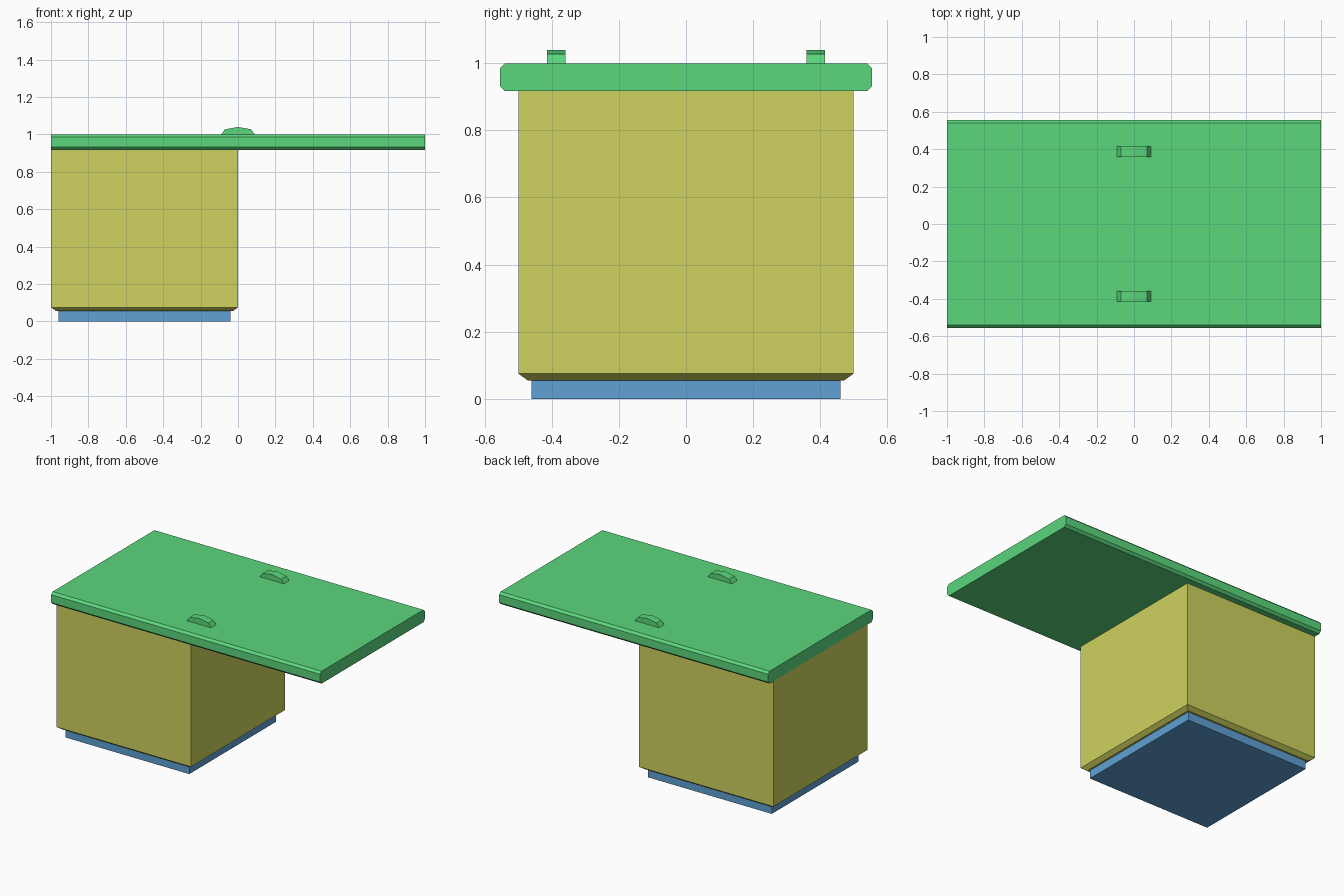
import bpy
import bmesh
from mathutils import Vector

cube = bpy.data.objects.get("Cube")
if cube:
    bpy.data.objects.remove(cube, do_unlink=True)


def material(name, rgb):
    """Flat material from an sRGB colour, stored as linear values."""
    linear = [((c / 255 + 0.055) / 1.055) ** 2.4 for c in rgb]
    mat = bpy.data.materials.new(name)
    mat.use_nodes = True
    mat.diffuse_color = (*linear, 1)
    mat.node_tree.nodes["Principled BSDF"].inputs["Base Color"].default_value = (*linear, 1)
    return mat


def prism(name, mat, profile, offset):
    """Extrude a closed outline of 3D points along an offset."""
    bm = bmesh.new()
    face = bm.faces.new([bm.verts.new(p) for p in profile])
    result = bmesh.ops.extrude_face_region(bm, geom=[face])
    moved = [v for v in result["geom"] if isinstance(v, bmesh.types.BMVert)]
    bmesh.ops.translate(bm, verts=moved, vec=Vector(offset))
    bmesh.ops.recalc_face_normals(bm, faces=bm.faces)
    mesh = bpy.data.meshes.new(name)
    bm.to_mesh(mesh)
    bm.free()
    mesh.materials.append(mat)
    obj = bpy.data.objects.new(name, mesh)
    bpy.context.collection.objects.link(obj)
    return obj


def square(half, z, cx=-0.5):
    return [(cx + sx * half, sy * half, z)
            for sx, sy in ((-1, -1), (1, -1), (1, 1), (-1, 1))]


green = material("green", (91, 214, 124))
yellow = material("yellow", (206, 210, 94))
blue = material("blue", (95, 161, 212))

# Recessed plinth
prism("plinth", blue, square(0.46, 0), (0, 0, 0.055))

# Cabinet body, with its bottom face drawn in to a sloping skirt
body = prism("cabinet_body", yellow, square(0.5, 0.075), (0, 0, 0.842))
bm = bmesh.new()
bm.from_mesh(body.data)
bottom = min(bm.faces, key=lambda f: f.calc_center_median().z)
bmesh.ops.inset_region(bm, faces=[bottom], thickness=0.04, depth=0)
for v in bottom.verts:
    v.co.z = 0.055
bm.to_mesh(body.data)
bm.free()

# Long top with chamfered front and back edges
half, low, high, cut = 0.555, 0.917, 1.0, 0.015
side = [(half - cut, low), (half, low + cut), (half, high - cut), (half - cut, high)]
outline = side + [(-y, z) for y, z in reversed(side)]
prism("top_slab", green, [(-1, y, z) for y, z in outline], (2, 0, 0))

# Two low arched grips on the top
arch = [(-0.09, 1.0), (-0.07, 1.027), (0, 1.04), (0.07, 1.027), (0.09, 1.0)]
for label, y in (("front", -0.387), ("back", 0.387)):
    prism(label + "_grip", green, [(x, y - 0.0275, z) for x, z in arch], (0, 0.055, 0))
